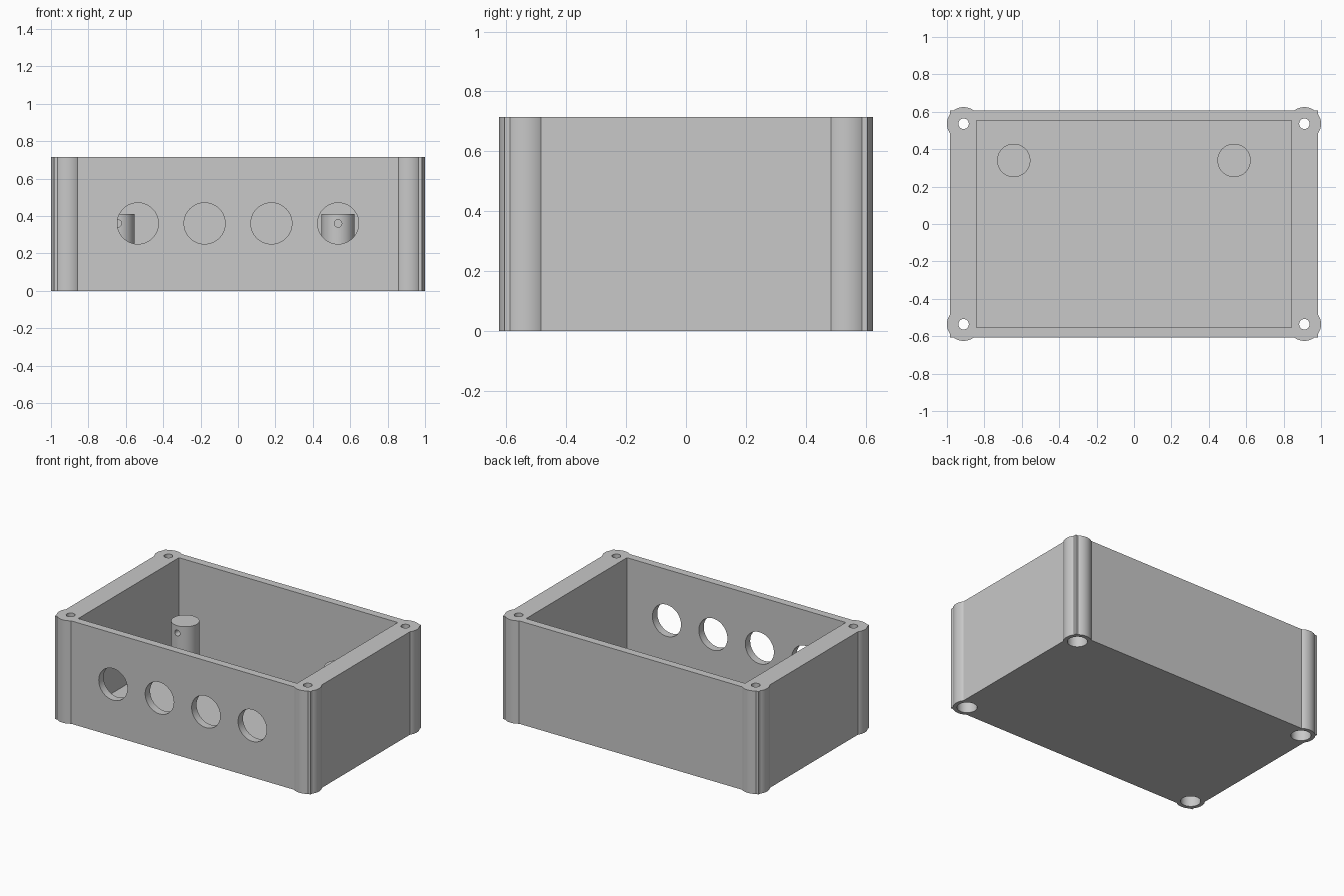
import bpy
import math

cube = bpy.data.objects.get("Cube")
if cube:
    bpy.data.objects.remove(cube, do_unlink=True)

HEIGHT, FLOOR = 0.715, 0.054
MID = 0.36

grey = bpy.data.materials.new("plain_grey")
grey.use_nodes = True
colour = (0.58, 0.58, 0.58, 1)
grey.diffuse_color = colour
grey.node_tree.nodes["Principled BSDF"].inputs["Base Color"].default_value = colour


def box(name, half_x, half_y, z0, z1):
    bpy.ops.mesh.primitive_cube_add(size=2, location=(0, 0, (z0 + z1) / 2))
    ob = bpy.context.object
    ob.name = name
    ob.scale = (half_x, half_y, (z1 - z0) / 2)
    bpy.ops.object.transform_apply(location=True, rotation=True, scale=True)
    return ob


def rod(name, x, y, z, radius, length, along_y=False):
    """Cylinder centred on the given point."""
    bpy.ops.mesh.primitive_cylinder_add(
        vertices=64, radius=radius, depth=length, location=(x, y, z),
        rotation=(math.pi / 2 if along_y else 0, 0, 0))
    ob = bpy.context.object
    ob.name = name
    bpy.ops.object.transform_apply(location=True, rotation=True, scale=True)
    return ob


def combine(target, tool, operation):
    mod = target.modifiers.new(operation.lower(), "BOOLEAN")
    mod.operation = operation
    mod.solver = "EXACT"
    mod.object = tool
    bpy.context.view_layer.objects.active = target
    bpy.ops.object.modifier_apply(modifier=mod.name)
    bpy.data.objects.remove(tool, do_unlink=True)


def finish(ob):
    ob.data.materials.clear()
    ob.data.materials.append(grey)
    bpy.ops.object.select_all(action="DESELECT")
    ob.select_set(True)
    bpy.context.view_layer.objects.active = ob
    bpy.ops.object.shade_smooth_by_angle(angle=math.radians(25))


# Outer shell with round corner columns
shell = box("enclosure", 0.983, 0.607, 0, HEIGHT)
corners = [(sx * 0.911, sy * 0.536) for sx in (-1, 1) for sy in (-1, 1)]
for x, y in corners:
    combine(shell, rod("column", x, y, HEIGHT / 2, 0.089, HEIGHT), "UNION")

# Open cavity
combine(shell, box("cavity", 0.841, 0.553, FLOOR, 1), "DIFFERENCE")

# Screw holes, widened from below
for x, y in corners:
    combine(shell, rod("screw_hole", x, y, MID, 0.028, 1), "DIFFERENCE")
    combine(shell, rod("screw_recess", x, y, 0, 0.063, 0.42), "DIFFERENCE")

# Row of round openings through the front wall
for i in range(4):
    x = (i - 1.5) * 0.357
    combine(shell, rod("front_opening", x, -0.6, MID, 0.11, 0.3, True), "DIFFERENCE")
finish(shell)

# Two drilled support posts on the floor
for name, x in (("right_post", -0.643), ("left_post", 0.535)):
    base = FLOOR - 0.01
    top = 0.411
    post = rod(name, x, 0.34, (base + top) / 2, 0.089, top - base)
    combine(post, rod("post_hole", x, 0.34, MID, 0.02, 0.3, True), "DIFFERENCE")
    finish(post)
